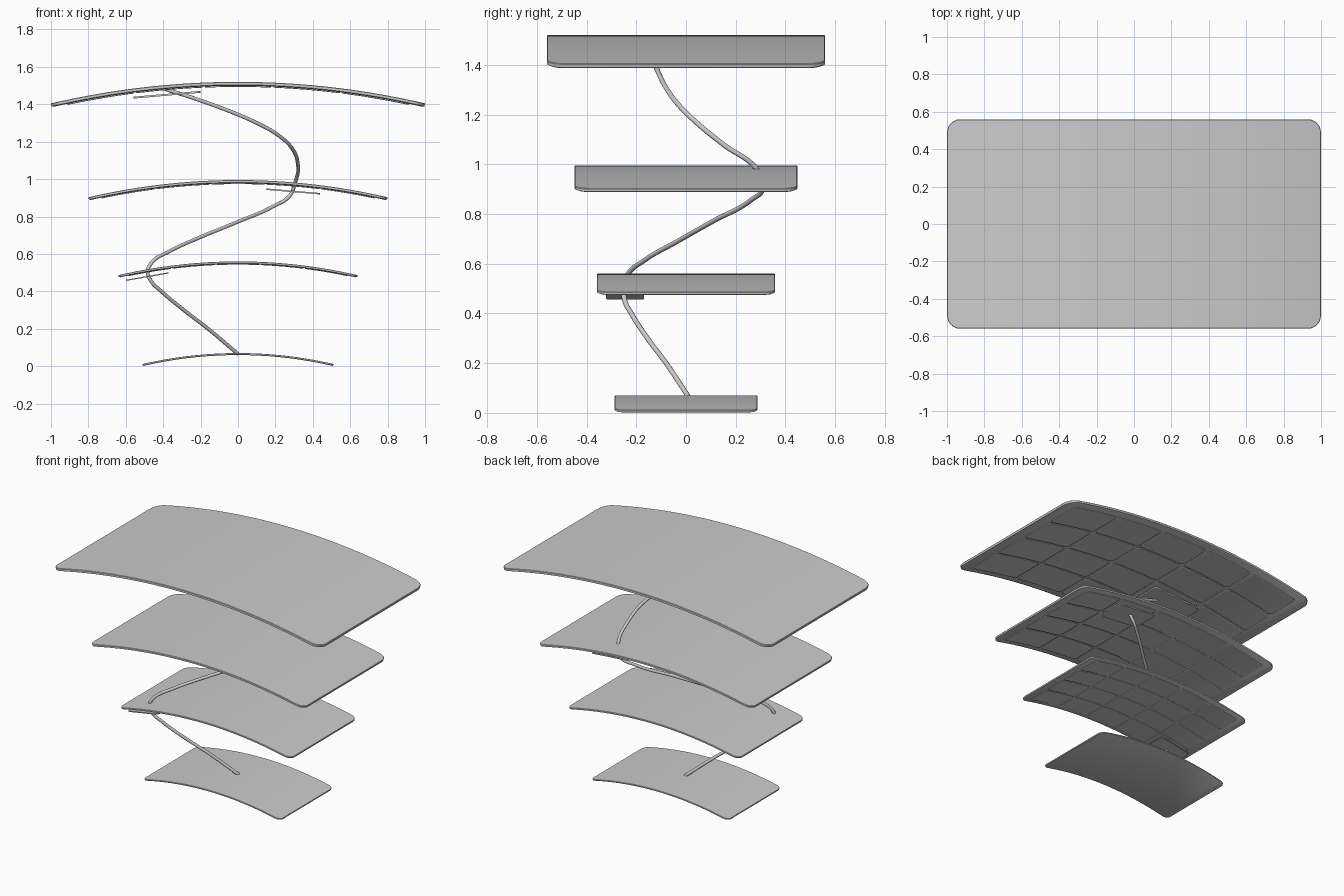
import bpy, bmesh, math

if "Cube" in bpy.data.objects:
    bpy.data.objects.remove(bpy.data.objects["Cube"])

CURVE = 4.4      # arc radius of the full-size shelf


def sheet(bm, cx, cy, hw, hd, r, R, layers, n=24):
    """Rounded rectangle bent on an arc; layers are (inset, depth) rings from top to bottom."""
    rings = []
    for inset, depth in layers:
        w, d, c = hw - inset, hd - inset, max(r - inset, 0.0005)
        left = [(-w + c - c * math.cos(a), d - c + c * math.sin(a))
                for a in (math.pi / 2 * i / 6 for i in range(7))]
        mid = [(-w + c + 2 * (w - c) * i / n, d) for i in range(1, n)]
        right = [(-x, y) for x, y in reversed(left)]
        back, front = [], []
        for x, y in left + mid + right:
            a = math.asin((x + cx) / R)
            px, pz = (R - depth) * math.sin(a), (R - depth) * math.cos(a) - R
            back.append(bm.verts.new((px, cy + y, pz)))
            front.append(bm.verts.new((px, cy - y, pz)))
        rings.append((back, front))
    m = len(rings[0][0])
    for i in range(m - 1):
        for k, (b, f) in enumerate((rings[0], rings[-1])):
            q = [f[i], f[i + 1], b[i + 1], b[i]]
            bm.faces.new(q if k == 0 else q[::-1])
    for (b0, f0), (b1, f1) in zip(rings, rings[1:]):
        l0, l1 = b0 + f0[::-1], b1 + f1[::-1]
        for i in range(2 * m):
            j = (i + 1) % (2 * m)
            bm.faces.new([l0[i], l0[j], l1[j], l1[i]])
    bmesh.ops.recalc_face_normals(bm, faces=bm.faces)


def finish(bm, name, loc, tilt=0.0):
    me = bpy.data.meshes.new(name)
    bm.to_mesh(me)
    bm.free()
    ob = bpy.data.objects.new(name, me)
    bpy.context.collection.objects.link(ob)
    ob.location = loc
    ob.rotation_euler = (0, tilt, 0)
    bpy.ops.object.select_all(action='DESELECT')
    ob.select_set(True)
    bpy.context.view_layer.objects.active = ob
    bpy.ops.object.shade_smooth_by_angle(angle=math.radians(30))


# Shelves: name, scale, crown height, mounting plate centre (x, y, z)
shelves = [
    ("base", 0.512, 0.070, None),
    ("lower_shelf", 0.64, 0.560, (-0.485, -0.245, 0.482)),
    ("middle_shelf", 0.80, 0.995, (0.295, 0.295, 0.938)),
    ("top_shelf", 1.00, 1.520, (-0.38, -0.14, 1.456)),
]
for name, s, z, plate in shelves:
    R, t = CURVE * s, 0.021 * s
    bm = bmesh.new()
    sheet(bm, 0, 0, s, 0.56 * s, 0.07 * s, R,
          [(0.003 * s, 0), (0, 0.003 * s), (0, t - 0.005 * s), (0.012 * s, t)])
    finish(bm, name, (0, 0, z))
    if not plate:
        continue
    # Shallow 5 x 4 panel grid on the underside
    bm = bmesh.new()
    for i in range(5):
        for j in range(4):
            sheet(bm, (i - 2) * 0.37 * s, (j - 1.5) * 0.255 * s, 0.178 * s, 0.12 * s,
                  0.02 * s, R, [(0, t - 0.003 * s), (0, t + 0.004 * s), (0.003 * s, t + 0.006 * s)], 4)
    finish(bm, name + "_panels", (0, 0, z))
    # Flat tilted mounting plate
    bm = bmesh.new()
    sheet(bm, 0, 0, 0.18 * s, 0.12 * s, 0.03 * s, 1000, [(0, 0), (0, 0.01 * s)], 2)
    finish(bm, name + "_plate", plate, math.asin(plate[0] / R))

# Winding stem
path = [(0, 0.01, 0.065), (-0.16, -0.08, 0.2), (-0.29, -0.155, 0.3), (-0.41, -0.22, 0.4),
        (-0.465, -0.247, 0.455), (-0.483, -0.25, 0.505), (-0.46, -0.235, 0.555),
        (-0.37, -0.17, 0.612), (-0.2, -0.035, 0.69), (0, 0.11, 0.772), (0.19, 0.26, 0.855),
        (0.275, 0.31, 0.91), (0.305, 0.285, 0.98), (0.32, 0.15, 1.08), (0.285, 0.04, 1.17),
        (0.2, -0.035, 1.245), (0.1, -0.075, 1.30), (0, -0.1, 1.345), (-0.2, -0.13, 1.42),
        (-0.4, -0.145, 1.485)]
cu = bpy.data.curves.new("stem", 'CURVE')
cu.dimensions = '3D'
cu.bevel_depth = 0.01
cu.bevel_resolution = 3
cu.use_fill_caps = True
sp = cu.splines.new('BEZIER')
sp.bezier_points.add(len(path) - 1)
for p, co in zip(sp.bezier_points, path):
    p.co = co
    p.handle_left_type = p.handle_right_type = 'AUTO'
stem = bpy.data.objects.new("stem", cu)
bpy.context.collection.objects.link(stem)
